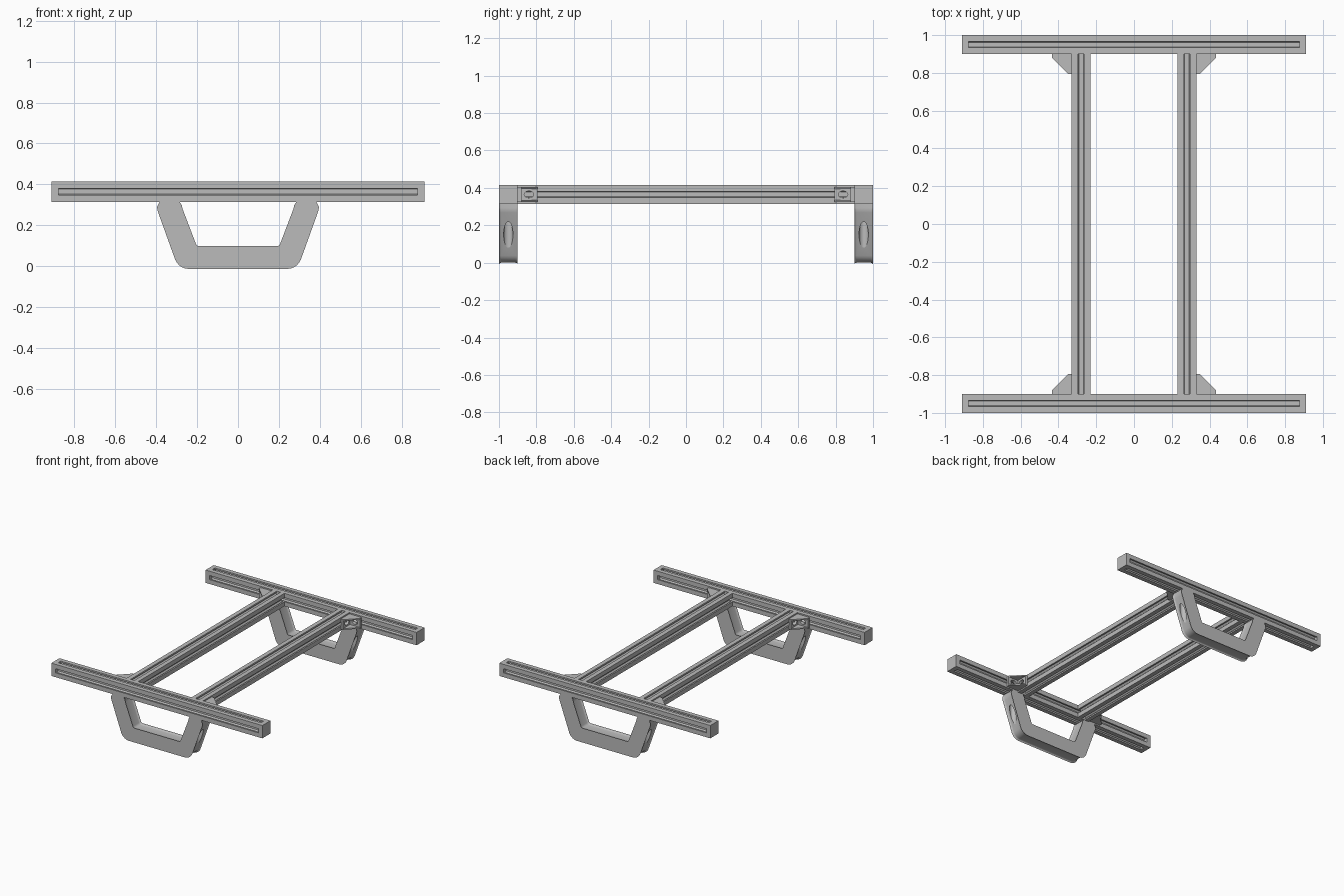
import bpy, bmesh, math
from mathutils import Matrix, Vector

cube = bpy.data.objects.get("Cube")
if cube:
    bpy.data.objects.remove(cube)

grey = bpy.data.materials.new("aluminium_grey")
grey.use_nodes = True
COLOUR = (0.5, 0.5, 0.5, 1)
grey.diffuse_color = COLOUR
grey.node_tree.nodes["Principled BSDF"].inputs["Base Color"].default_value = COLOUR

H = 0.05        # half width of a beam
ZC = 0.365      # height of beam centre lines
CROSS = 0.91    # half length of the cross beams
CAP = 0.035


def finish(name, bm, smooth=False):
    bmesh.ops.recalc_face_normals(bm, faces=bm.faces)
    me = bpy.data.meshes.new(name)
    bm.to_mesh(me)
    bm.free()
    me.materials.append(grey)
    ob = bpy.data.objects.new(name, me)
    bpy.context.collection.objects.link(ob)
    if smooth:
        bpy.ops.object.select_all(action='DESELECT')
        ob.select_set(True)
        bpy.context.view_layer.objects.active = ob
        bpy.ops.object.shade_smooth_by_angle(angle=math.radians(35))
    return ob


def prism(bm, points, to_3d, a, b):
    """Extrude a 2D outline between depths a and b."""
    rings = [[bm.verts.new(to_3d(u, v, d)) for u, v in points] for d in (a, b)]
    bm.faces.new(rings[0])
    bm.faces.new(rings[1][::-1])
    n = len(points)
    for i in range(n):
        j = (i + 1) % n
        bm.faces.new((rings[0][i], rings[0][j], rings[1][j], rings[1][i]))


def slotted_profile():
    """Square section with a T-slot in each of its four sides."""
    side = [(-H, -H), (-0.016, -H), (-0.016, -0.038), (-0.026, -0.038), (-0.026, -0.032),
            (-0.012, -0.02), (0.012, -0.02), (0.026, -0.032), (0.026, -0.038),
            (0.016, -0.038), (0.016, -H)]
    pts = []
    for k in range(4):
        rot = Matrix.Rotation(k * math.pi / 2, 2)
        pts += [tuple(rot @ Vector(p)) for p in side]
    return pts


def box(bm, lo, hi):
    prism(bm, [(lo[0], lo[1]), (hi[0], lo[1]), (hi[0], hi[1]), (lo[0], hi[1])],
          lambda u, v, d: (u, v, d), lo[2], hi[2])


def cut(ob, cutter):
    cutter.hide_render = True
    cutter.hide_set(True)
    cutter.display_type = 'WIRE'
    mod = ob.modifiers.new("hole", 'BOOLEAN')
    mod.operation = 'DIFFERENCE'
    mod.solver = 'EXACT'
    mod.object = cutter


def cylinder(bm, matrix, radius, depth):
    bmesh.ops.create_cone(bm, cap_ends=True, segments=32, radius1=radius,
                          radius2=radius, depth=depth, matrix=matrix)


def cross_beam(name, y):
    bm = bmesh.new()
    prism(bm, slotted_profile(), lambda u, v, d: (d, y + u, ZC + v), CAP - CROSS, CROSS - CAP)
    for s in (-1, 1):
        ends = sorted((s * CROSS, s * (CROSS - CAP)))
        box(bm, (ends[0], y - H, ZC - H), (ends[1], y + H, ZC + H))
    finish(name + "_cross_beam", bm)


def long_rail(name, x):
    bm = bmesh.new()
    prism(bm, slotted_profile(), lambda u, v, d: (x + u, d, ZC + v), -0.9, 0.9)
    finish(name + "_rail", bm)


def leg(name, y):
    half = [(0.383, 0.315), (0.383, 0.28), (0.282, 0), (0.21, 0.088), (0.285, 0.285), (0.285, 0.315)]
    outer, inner = half[:3], half[3:]
    mirror = lambda pts: [(-u, v) for u, v in reversed(pts)]
    bm = bmesh.new()
    prism(bm, outer + mirror(outer) + mirror(inner) + inner,
          lambda u, v, d: (u, y + d, v), -H, H)
    # Round the bends, then soften the rims
    along = lambda e: abs(e.verts[0].co.y - e.verts[1].co.y) > 0.05
    for lo, hi, size in ((-0.01, 0.01, 0.04), (0.08, 0.1, 0.015), (0.27, 0.29, 0.012)):
        edges = [e for e in bm.edges if along(e) and lo < e.verts[0].co.z < hi]
        bmesh.ops.bevel(bm, geom=edges, offset=size, segments=5, profile=0.5, affect='EDGES')
    rims = [e for e in bm.edges if not along(e) and min(v.co.z for v in e.verts) < 0.31]
    bmesh.ops.bevel(bm, geom=rims, offset=0.012, segments=4, profile=0.5, affect='EDGES')
    ob = finish(name + "_leg", bm, True)
    # Upright bolt wells that open on the sloping outer sides
    cb = bmesh.new()
    for s in (-1, 1):
        cylinder(cb, Matrix.Translation((s * 0.336, y, 0.14)), 0.025, 0.26)
    cut(ob, finish(name + "_leg_well_cutter", cb))


def corner_bracket(name, sx, sy):
    # u runs out from the rail, v runs in from the cross beam
    place = lambda u, v, d: (sx * (0.33 + u), sy * (0.9 - v), ZC + d)
    bm = bmesh.new()
    size, t, hz, wall = 0.105, 0.02, 0.04, 0.01
    prism(bm, [(0, 0), (size, 0), (size, t), (t, t), (t, size), (0, size)], place, -hz, hz)
    base = finish(name + "_bracket_flanges", bm)
    # Oval bolt slots through both flanges
    cb = bmesh.new()
    oval = [(0.06 + 0.025 * math.cos(a), 0.018 * math.sin(a))
            for a in (i * math.tau / 24 for i in range(24))]
    prism(cb, oval, lambda u, v, d: place(u, d, v), -0.003, 0.03)
    prism(cb, oval, lambda u, v, d: place(d, u, v), -0.003, 0.03)
    cut(base, finish(name + "_bracket_slot_cutter", cb))
    # Gusset walls above and below
    bm = bmesh.new()
    for lo in (-hz, hz - wall):
        prism(bm, [(t, t), (size, t), (t, size)], place, lo, lo + wall)
    finish(name + "_bracket_gussets", bm)


for name, s in (("front", -1), ("back", 1)):
    cross_beam(name, s * 0.95)
    leg(name, s * 0.95)
    for side, sx in (("left", 1), ("right", -1)):
        corner_bracket(name + "_" + side, sx, s)
for side, sx in (("left", 1), ("right", -1)):
    long_rail(side, sx * 0.28)
